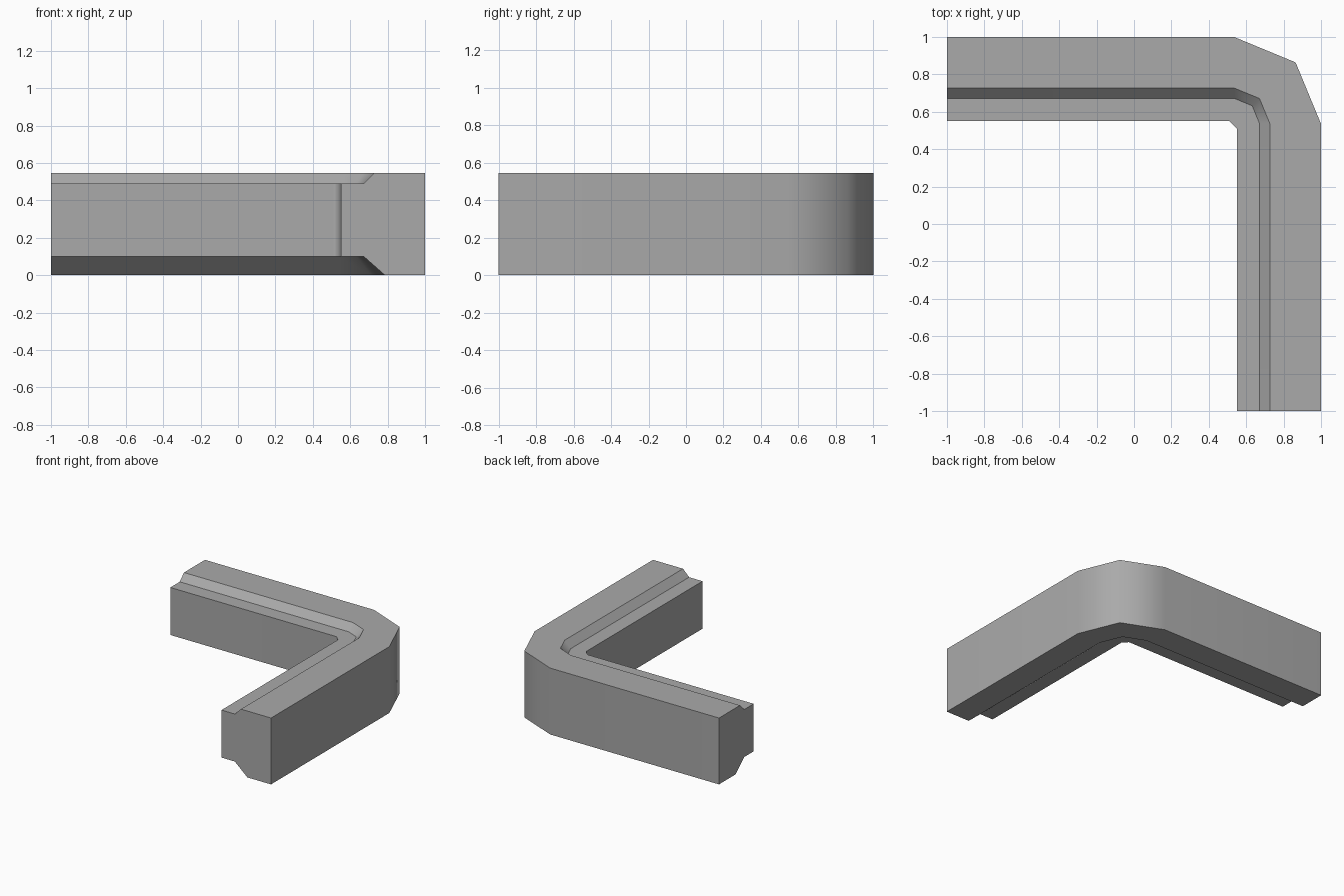
import bpy, bmesh

if "Cube" in bpy.data.objects:
    bpy.data.objects.remove(bpy.data.objects["Cube"])

# Cross-section: (distance of the straight run from centre, arc start, arc middle, height)
SECTION = [
    (1.00, 0.535, 0.864, 0.0),
    (1.00, 0.535, 0.864, 0.545),
    (0.727, 0.535, 0.671, 0.545),
    (0.672, 0.535, 0.632, 0.49),
    (0.55, 0.51, 0.53, 0.49),
    (0.55, 0.51, 0.53, 0.10),
    (0.672, 0.535, 0.632, 0.10),
    (0.785, 0.535, 0.712, 0.0),
]

stone = bpy.data.materials.new("grey stone")
stone.diffuse_color = (0.4, 0.4, 0.4, 1)
stone.use_nodes = True
stone.node_tree.nodes["Principled BSDF"].inputs["Base Color"].default_value = stone.diffuse_color


def rail(d, start, mid, z):
    """Path of one profile corner around the bend."""
    return [(-1, d, z), (start, d, z), (mid, mid, z), (d, start, z), (d, -1, z)]


# Corner moulding: profile swept along an L with a faceted bend
bm = bmesh.new()
rails = [[bm.verts.new(p) for p in rail(*s)] for s in SECTION]
n = len(rails)
for i in range(n):
    a, b = rails[i], rails[(i + 1) % n]
    for k in range(4):
        bm.faces.new((a[k], a[k + 1], b[k + 1], b[k])).smooth = True
        for e in (bm.edges.get((a[k], a[k + 1])),):
            e.smooth = False      # lengthwise edges stay crisp
# End caps
for k in (0, 4):
    cap = bm.faces.new([r[k] for r in rails])
    for e in cap.edges:
        e.smooth = False
bmesh.ops.recalc_face_normals(bm, faces=bm.faces)

mesh = bpy.data.meshes.new("corner_moulding")
bm.to_mesh(mesh)
bm.free()
mesh.materials.append(stone)
moulding = bpy.data.objects.new("corner_moulding", mesh)
bpy.context.collection.objects.link(moulding)

# Keep the long straight runs flat while the bend shades smoothly
weighted = moulding.modifiers.new("weighted_normals", 'WEIGHTED_NORMAL')
weighted.keep_sharp = True
